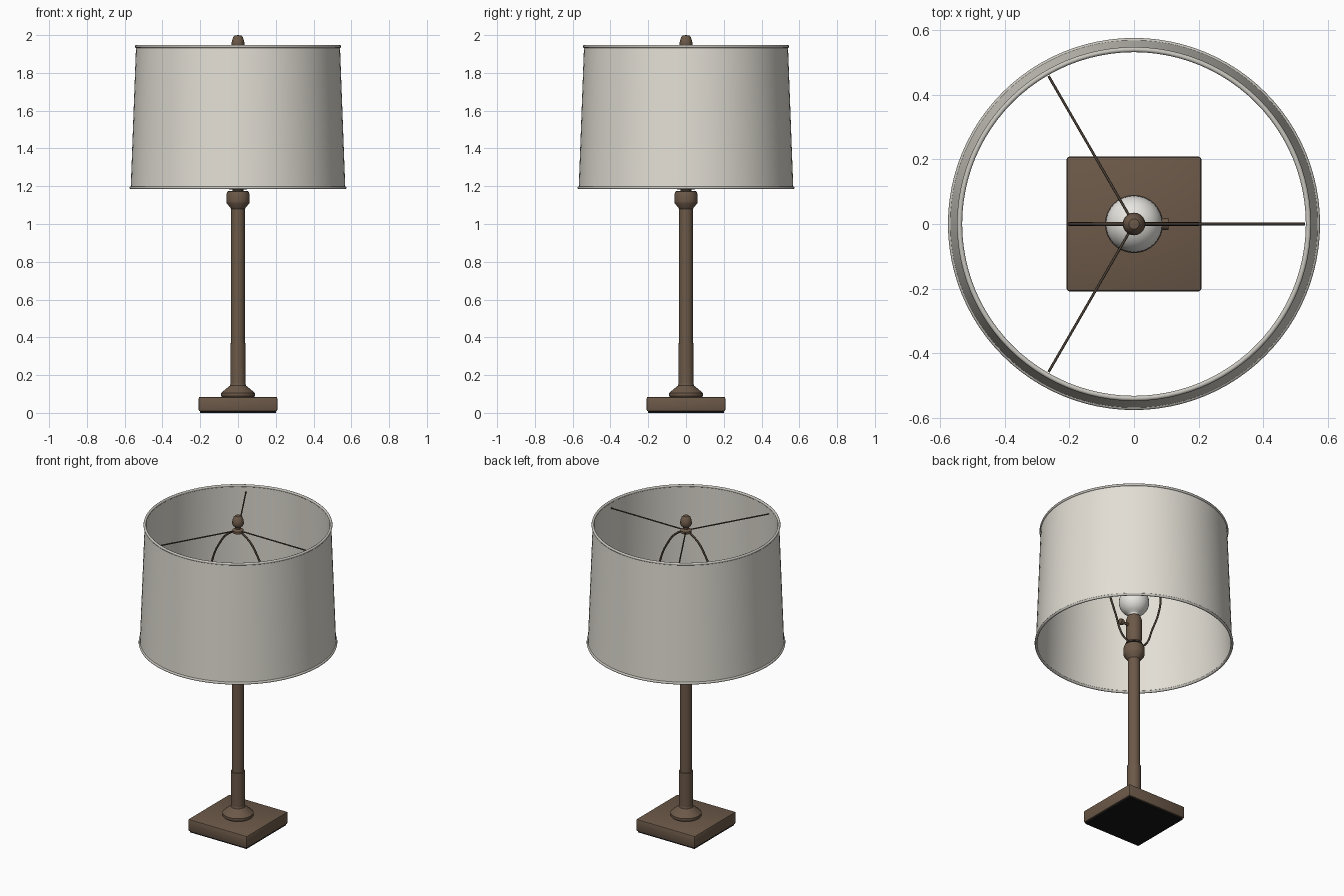
import bpy
import bmesh
from math import cos, sin, pi, radians
from mathutils import Vector

cube = bpy.data.objects.get("Cube")
if cube:
    bpy.data.objects.remove(cube, do_unlink=True)


def material(name, rgb):
    m = bpy.data.materials.new(name)
    m.use_nodes = True
    m.diffuse_color = (*rgb, 1)
    m.node_tree.nodes["Principled BSDF"].inputs["Base Color"].default_value = (*rgb, 1)
    return m


bronze = material("bronze", (0.15, 0.10, 0.066))
dark_wire = material("dark wire", (0.07, 0.05, 0.036))
linen = material("linen", (0.76, 0.73, 0.66))
trim = material("trim", (0.58, 0.56, 0.51))
glass = material("bulb glass", (0.82, 0.81, 0.77))
felt = material("black felt", (0.008, 0.008, 0.008))


def finish(obj, mat, angle=35):
    obj.data.materials.append(mat)
    bpy.ops.object.select_all(action="DESELECT")
    obj.select_set(True)
    bpy.context.view_layer.objects.active = obj
    bpy.ops.object.shade_smooth_by_angle(angle=radians(angle))
    return obj


def add_mesh(name, bm, mat, angle=35):
    bmesh.ops.recalc_face_normals(bm, faces=bm.faces)
    me = bpy.data.meshes.new(name)
    bm.to_mesh(me)
    bm.free()
    obj = bpy.data.objects.new(name, me)
    bpy.context.collection.objects.link(obj)
    return finish(obj, mat, angle)


def lathe(name, profile, mat, closed=False, steps=32, angle=35):
    """Spin (radius, height) points about the z axis."""
    bm = bmesh.new()
    verts = [bm.verts.new((r, 0, z)) for r, z in profile]
    edges = [bm.edges.new(pair) for pair in zip(verts, verts[1:])]
    if closed:
        edges.append(bm.edges.new((verts[-1], verts[0])))
    bmesh.ops.spin(bm, geom=verts + edges, cent=(0, 0, 0), axis=(0, 0, 1),
                   angle=2 * pi, steps=steps, use_merge=True)
    bmesh.ops.remove_doubles(bm, verts=bm.verts, dist=0.0002)
    return add_mesh(name, bm, mat, angle)


def ring(name, radius, z, thick, mat):
    pts = [(radius + thick * cos(a * pi / 4), z + thick * sin(a * pi / 4)) for a in range(8)]
    return lathe(name, pts, mat, closed=True, steps=96, angle=60)


def box(name, half, low, high, bevel, mat):
    bm = bmesh.new()
    bmesh.ops.create_cube(bm, size=1)
    for v in bm.verts:
        v.co = Vector((v.co.x * 2 * half, v.co.y * 2 * half, low + (v.co.z + 0.5) * (high - low)))
    if bevel:
        bmesh.ops.bevel(bm, geom=bm.edges[:], offset=bevel, segments=2, profile=0.5, affect="EDGES")
    return add_mesh(name, bm, mat)


def rod(name, points, radius, mat, smooth=False):
    """Round wire through the given points."""
    cu = bpy.data.curves.new(name, "CURVE")
    cu.dimensions = "3D"
    cu.bevel_depth = radius
    cu.bevel_resolution = 2
    cu.use_fill_caps = True
    cu.resolution_u = 6
    sp = cu.splines.new("BEZIER")
    sp.bezier_points.add(len(points) - 1)
    for bp, p in zip(sp.bezier_points, points):
        bp.co = p
        bp.handle_left_type = bp.handle_right_type = "AUTO" if smooth else "VECTOR"
    obj = bpy.data.objects.new(name, cu)
    bpy.context.collection.objects.link(obj)
    bpy.ops.object.select_all(action="DESELECT")
    obj.select_set(True)
    bpy.context.view_layer.objects.active = obj
    bpy.ops.object.convert(target="MESH")
    return finish(bpy.context.object, mat, 50)


# Base and column
box("felt_pad", 0.2, 0, 0.01, 0, felt)
box("base", 0.208, 0.008, 0.085, 0.008, bronze)
lathe("foot", [(0, 0.083), (0.085, 0.083), (0.09, 0.09), (0.09, 0.105), (0.082, 0.112),
               (0.042, 0.145), (0.04, 0.155), (0, 0.155)], bronze)
lathe("lower_column", [(0, 0.15), (0.04, 0.15), (0.04, 0.37), (0, 0.375)], bronze)
lathe("upper_column", [(0, 0.36), (0.036, 0.36), (0.036, 1.1), (0, 1.1)], bronze)
lathe("collar", [(0, 1.08), (0.036, 1.08), (0.06, 1.11), (0.062, 1.12), (0.062, 1.155),
                 (0.056, 1.172), (0.045, 1.176), (0, 1.176)], bronze)

# Socket, switch and bulb
lathe("saddle", [(0, 1.17), (0.03, 1.17), (0.03, 1.182), (0.048, 1.182), (0.048, 1.192),
                 (0, 1.192)], dark_wire)
lathe("socket", [(0, 1.19), (0.035, 1.19), (0.046, 1.215), (0.046, 1.345), (0.038, 1.368),
                 (0, 1.368)], bronze)
rod("switch_stem", [(0.03, 0, 1.3), (0.09, 0, 1.3)], 0.008, bronze)
rod("switch_knob", [(0.086, 0, 1.3), (0.106, 0, 1.3)], 0.019, bronze)
globe = [(0.088 * sin(a), 1.465 - 0.088 * cos(a)) for a in (0.42 + i * (pi - 0.42) / 14 for i in range(15))]
lathe("bulb", [(0, 1.36), (0.03, 1.36), (0.03, 1.38)] + globe, glass, angle=60)

# Wire harp, mirrored on both sides
half_harp = [(0.045, 1.19), (0.085, 1.215), (0.14, 1.34), (0.185, 1.46), (0.2, 1.56),
             (0.178, 1.68), (0.135, 1.78), (0.07, 1.865)]
right_side = [(x, 0, z) for x, z in half_harp]
left_side = [(-x, 0, z) for x, z in reversed(half_harp)]
rod("harp", right_side + [(0, 0, 1.897)] + left_side, 0.006, dark_wire, smooth=True)

# Three-armed spider and finial
for i in range(3):
    a = i * 2 * pi / 3
    rod(f"spider_arm_{i + 1}", [(0, 0, 1.905), (0.528 * cos(a), 0.528 * sin(a), 1.905)],
        0.004, dark_wire)
lathe("finial", [(0, 1.893), (0.032, 1.893), (0.032, 1.908), (0.016, 1.916), (0.017, 1.926),
                 (0.03, 1.938), (0.035, 1.952), (0.032, 1.97), (0.026, 1.988), (0.016, 1.998),
                 (0, 2.0)], bronze, steps=24)

# Tapered drum shade with rolled rims
lathe("shade", [(0.568, 1.19), (0.54, 1.94), (0.536, 1.94), (0.564, 1.19)], linen,
      closed=True, steps=96)
ring("bottom_rim", 0.567, 1.192, 0.008, trim)
ring("top_rim", 0.539, 1.94, 0.008, trim)
